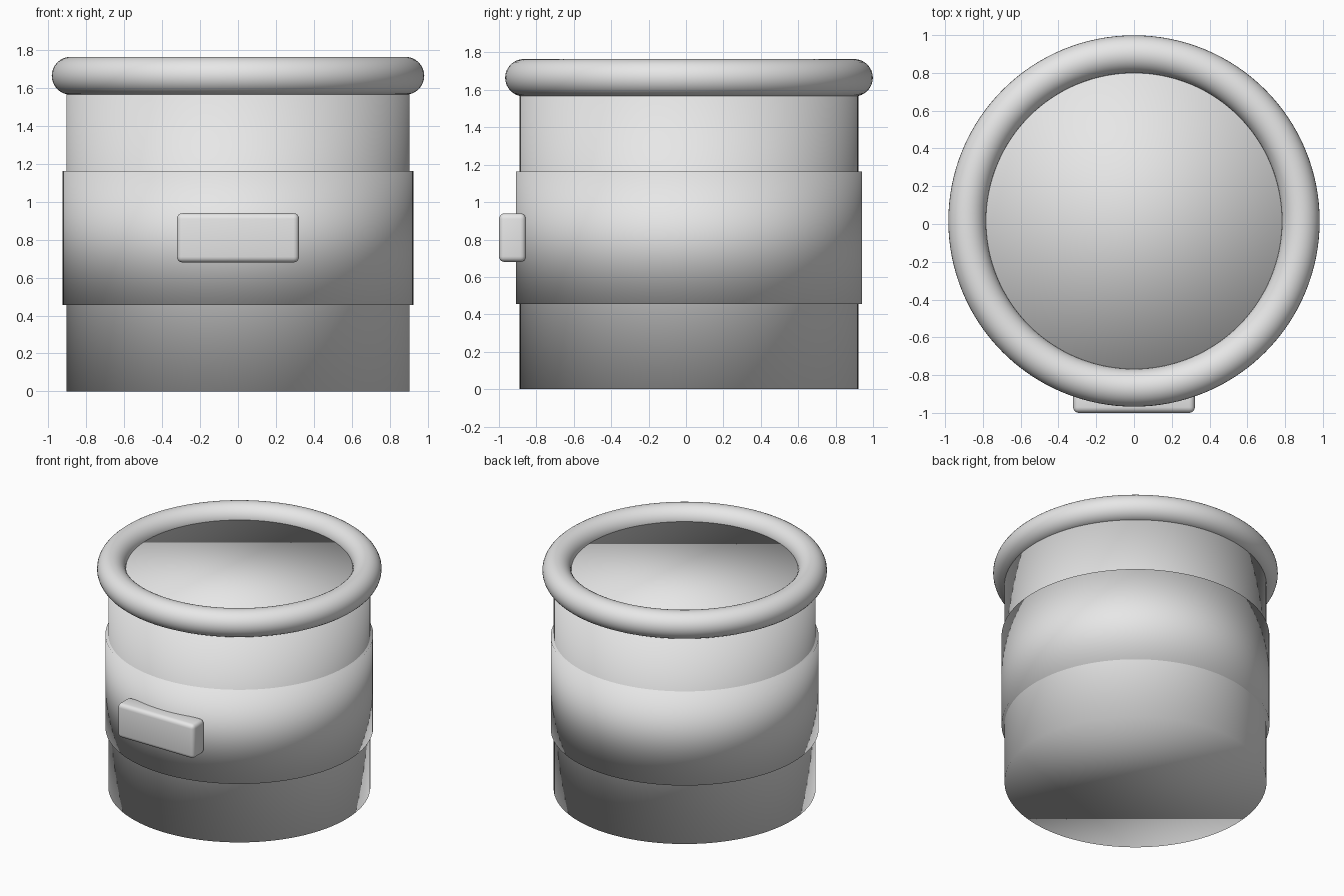
import bpy

if "Cube" in bpy.data.objects:
    bpy.data.objects.remove(bpy.data.objects["Cube"])

CENTRE_Y = 0.016  # barrel axis; the grip block sticks out at the front

grey = bpy.data.materials.new("light_grey")
grey.diffuse_color = (0.8, 0.8, 0.8, 1.0)
grey.use_nodes = True
grey.node_tree.nodes["Principled BSDF"].inputs["Base Color"].default_value = grey.diffuse_color


def finish(name):
    ob = bpy.context.object
    ob.name = name
    ob.data.materials.append(grey)
    bpy.ops.object.shade_smooth()  # soft shading runs over the caps too
    return ob


def drum(name, radius, z0, z1):
    bpy.ops.mesh.primitive_cylinder_add(
        vertices=128, radius=radius, depth=z1 - z0, end_fill_type='NGON',
        location=(0, CENTRE_Y, (z0 + z1) / 2))
    return finish(name)


# closed drum body and the raised band around it
drum("body", 0.905, 0.0, 1.67)
drum("middle_band", 0.925, 0.455, 1.163)

# round rim
bpy.ops.mesh.primitive_torus_add(
    major_segments=128, minor_segments=32, major_radius=0.883,
    minor_radius=0.1, location=(0, CENTRE_Y, 1.665))
finish("top_rim")

# rounded grip block on the front
bpy.ops.mesh.primitive_cube_add(size=1, location=(0, -0.928, 0.81))
block = bpy.context.object
block.scale = (0.645, 0.144, 0.26)
bpy.ops.object.transform_apply(location=False, rotation=False, scale=True)
block = finish("front_grip")
bevel = block.modifiers.new("rounded_edges", 'BEVEL')
bevel.width = 0.03
bevel.segments = 4
